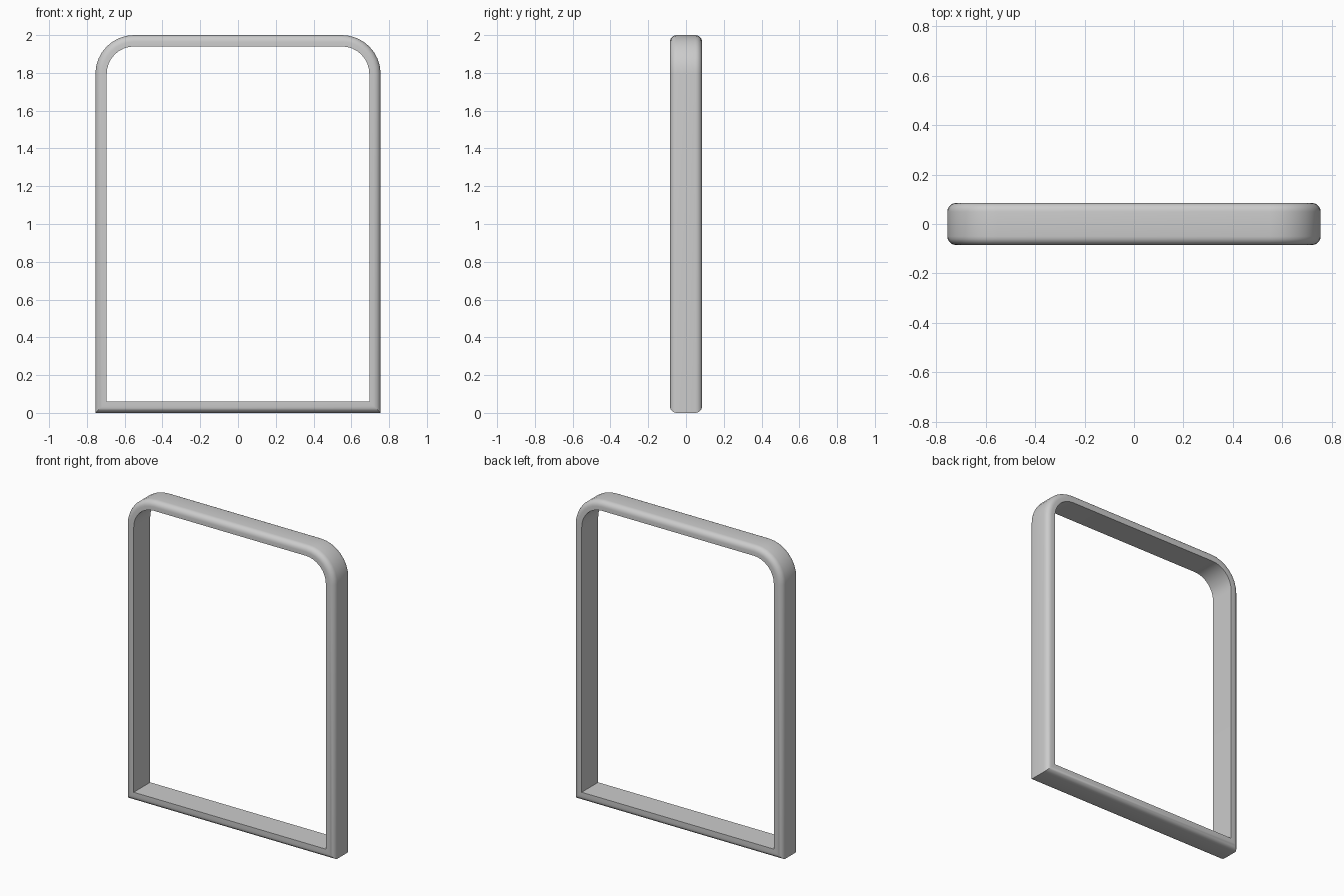
import bpy, bmesh
from math import sin, cos, pi

if "Cube" in bpy.data.objects:
    bpy.data.objects.remove(bpy.data.objects["Cube"])

W, H, D = 0.755, 2.0, 0.085   # half width, height, half depth
T, R, B = 0.06, 0.205, 0.035  # bar thickness, top corner radius, outer edge rounding
ARC, EDGE = 8, 5              # segments per corner and per rounded edge


def outline(inset):
    """Door-shaped loop: square bottom corners, rounded top corners."""
    pts = [(-W + inset, inset), (W - inset, inset)]
    for side, start in ((1, 0), (-1, pi / 2)):
        for i in range(ARC + 1):
            a = start + i * pi / 2 / ARC
            pts.append((side * (W - R) + (R - inset) * cos(a),
                        H - R + (R - inset) * sin(a)))
    return pts


# Cross-section as (inset, y): flat inner face, rounded outer edges
half = [(B - B * sin(i * pi / 2 / EDGE), D - B + B * cos(i * pi / 2 / EDGE))
        for i in range(EDGE + 1)]
section = [(T, D)] + half + [(d, -y) for d, y in reversed(half)] + [(T, -D)]

# Sweep the section around the outline
bm = bmesh.new()
rings = [[bm.verts.new((x, y, z)) for x, z in outline(d)] for d, y in section]
n = len(rings[0])
for k, ring in enumerate(rings):
    nxt = rings[(k + 1) % len(rings)]
    for i in range(n):
        j = (i + 1) % n
        bm.faces.new((ring[i], ring[j], nxt[j], nxt[i]))
bmesh.ops.recalc_face_normals(bm, faces=bm.faces)

mesh = bpy.data.meshes.new("frame")
bm.to_mesh(mesh)
bm.free()
frame = bpy.data.objects.new("frame", mesh)
bpy.context.collection.objects.link(frame)
bpy.context.view_layer.objects.active = frame
frame.select_set(True)
bpy.ops.object.shade_smooth_by_angle(angle=pi / 6)
